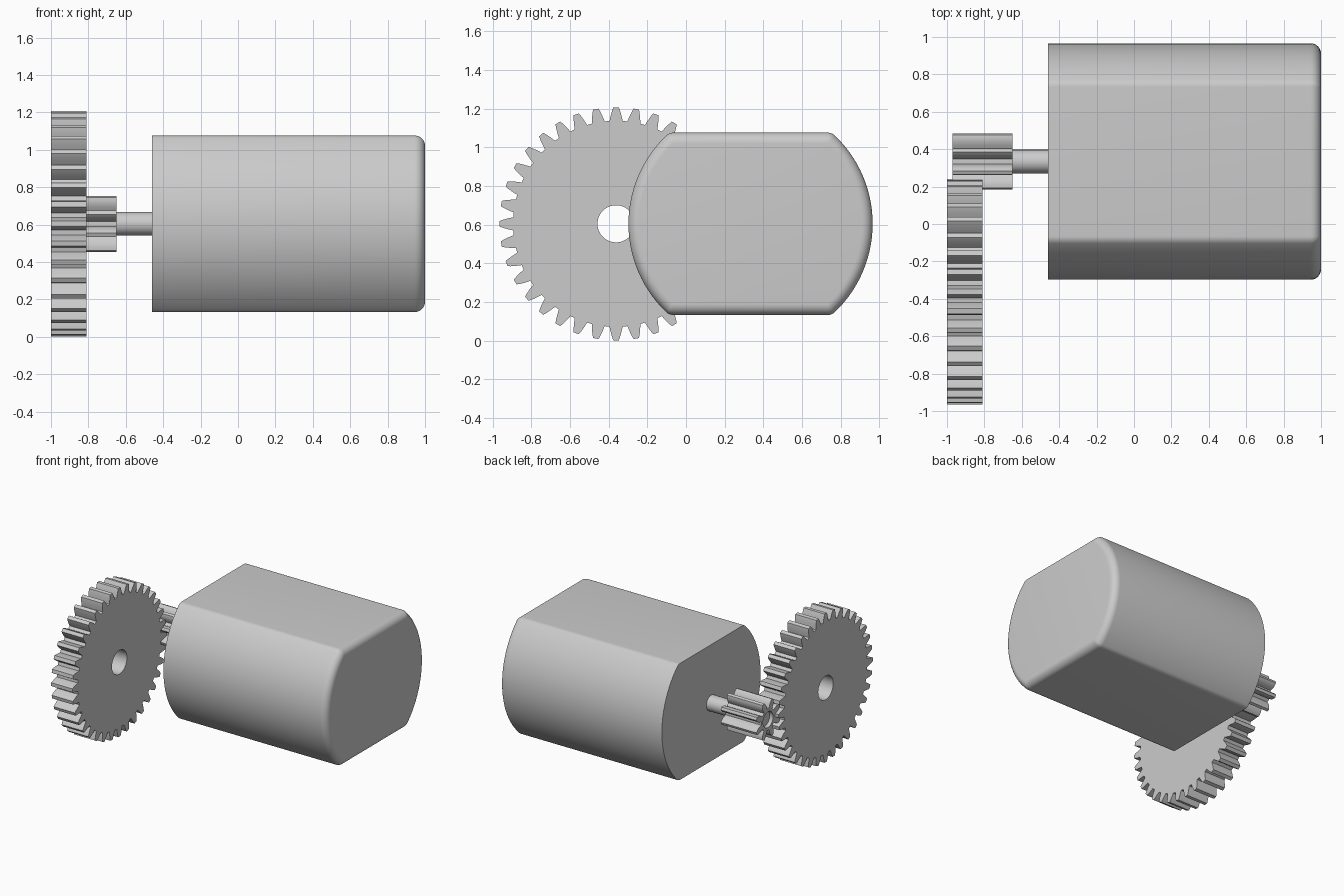
import bpy, bmesh
from math import sin, cos, pi, sqrt, atan2, radians

if "Cube" in bpy.data.objects:
    bpy.data.objects.remove(bpy.data.objects["Cube"])

AXIS_Z = 0.604


def make_object(name, bm, angle=30):
    bmesh.ops.remove_doubles(bm, verts=bm.verts, dist=1e-5)
    bmesh.ops.recalc_face_normals(bm, faces=bm.faces)
    mesh = bpy.data.meshes.new(name)
    bm.to_mesh(mesh)
    bm.free()
    ob = bpy.data.objects.new(name, mesh)
    bpy.context.collection.objects.link(ob)
    bpy.ops.object.select_all(action='DESELECT')
    ob.select_set(True)
    bpy.context.view_layer.objects.active = ob
    bpy.ops.object.shade_smooth_by_angle(angle=radians(angle))
    return ob


def loft(name, rings, y, closed_loop=False, angle=30):
    """Skin a list of (x, [(dy, dz), ...]) rings; cap the ends or join last to first."""
    bm = bmesh.new()
    loops = [[bm.verts.new((x, y + a, AXIS_Z + b)) for a, b in pts] for x, pts in rings]
    pairs = list(zip(loops, loops[1:]))
    if closed_loop:
        pairs.append((loops[-1], loops[0]))
    else:
        bm.faces.new(loops[0])
        bm.faces.new(loops[-1])
    for p, q in pairs:
        n = len(p)
        for i in range(n):
            j = (i + 1) % n
            bm.faces.new((p[i], p[j], q[j], q[i]))
    return make_object(name, bm, angle)


def circle(r, n=32):
    return [(r * cos(2 * pi * i / n), r * sin(2 * pi * i / n)) for i in range(n)]


# Motor can outline: circle with two flats and rounded corners, inset by d
R, H, FILLET = 0.632, 0.472, 0.056
CZ = H - FILLET
CY = sqrt((R - FILLET) ** 2 - CZ ** 2)


def can_outline(d):
    a = atan2(CZ, CY)
    n, k = 28, 6
    side = [((R - d) * cos(t), (R - d) * sin(t))
            for t in (-a + 2 * a * i / n for i in range(n + 1))]
    r = max(FILLET - d, 0.0005)
    top = [(CY + r * cos(t), CZ + r * sin(t))
           for t in (a + (pi / 2 - a) * i / k for i in range(1, k + 1))]
    bottom = [(p, -q) for p, q in reversed(top)]
    half = bottom + side + top
    return half + [(-p, -q) for p, q in half]


# Gear: toothed outer ring and round bore, with straight end faces
def gear(name, x0, x1, y, teeth, profile, bore, phase=0.0):
    """profile: (radius, half tooth thickness) from root to tip."""
    outer = []
    for i in range(teeth):
        c = phase + 2 * pi * i / teeth
        outer.append((profile[0][0], c - pi / teeth))
        outer += [(r, c - h / r) for r, h in profile]
        outer += [(r, c + h / r) for r, h in reversed(profile)]
    rim = [(r * cos(t), r * sin(t)) for r, t in outer]
    hole = [(bore * cos(t), bore * sin(t)) for _, t in outer]
    return loft(name, [(x0, hole), (x0, rim), (x1, rim), (x1, hole)], y, True, 25)


MOTOR_Y, WHEEL_Y = 0.334, -0.362

rings = [(-0.46, can_outline(0))]
for i in range(9):
    t = pi / 2 * i / 8
    rings.append((1 - FILLET + FILLET * sin(t), can_outline(FILLET * (1 - cos(t)))))
loft("motor_body", rings, MOTOR_Y)

loft("motor_shaft", [(-0.94, circle(0.063)), (-0.45, circle(0.063))], MOTOR_Y)

gear("pinion_gear", -0.97, -0.65, MOTOR_Y, 8,
     [(0.087, 0.021), (0.105, 0.023), (0.127, 0.024), (0.145, 0.018), (0.158, 0.011)],
     0.064, pi / 8)

gear("large_gear", -1.0, -0.81, WHEEL_Y, 36,
     [(0.533, 0.034), (0.552, 0.030), (0.571, 0.025), (0.588, 0.020), (0.603, 0.014)],
     0.096)
